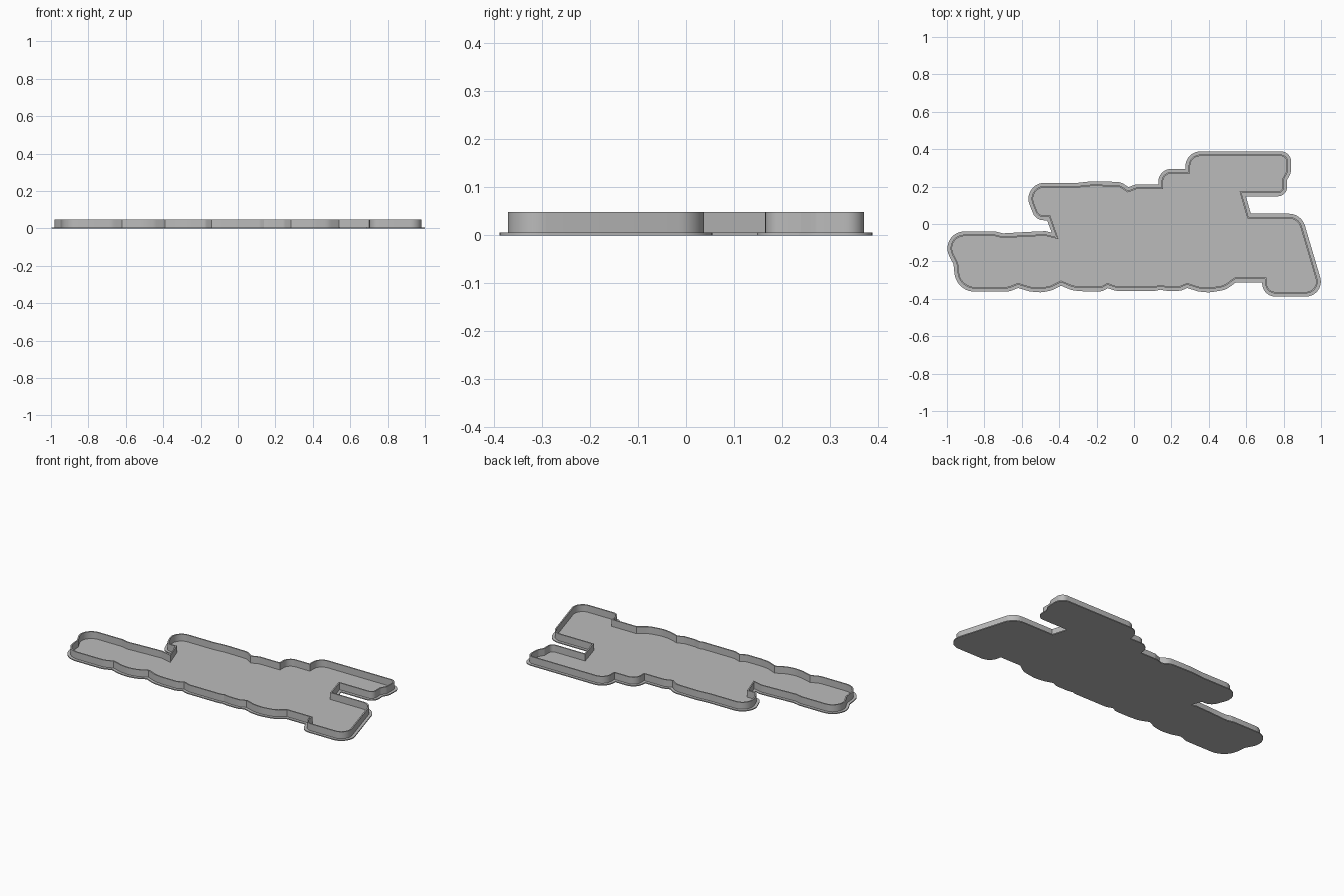
import bpy
import bmesh
import math
from mathutils import Vector

default_cube = bpy.data.objects.get("Cube")
if default_cube:
    bpy.data.objects.remove(default_cube)

PLATE_TOP = 0.006
WALL_TOP = 0.048
WALL_INSET = 0.017
WALL_THICKNESS = 0.008

# Outline corners, counterclockwise: x, y and an optional rounding radius
front_edge = [
    (-.965, -.215), (-.95, -.362, .11), (-.67, -.362, .1), (-.62, -.342),
    (-.56, -.36, .1), (-.5, -.367, .15), (-.44, -.355, .1), (-.39, -.33),
    (-.33, -.355, .1), (-.27, -.36, .1), (-.17, -.36, .05), (-.14, -.343),
    (-.1, -.357, .05), (.12, -.357, .05), (.14, -.351), (.17, -.357, .05),
    (.25, -.357, .05), (.285, -.342), (.34, -.36, .1), (.4, -.367, .15),
    (.49, -.352, .1), (.545, -.312), (.685, -.312), (.69, -.388, .07),
]
right_edge = [
    (1.026, -.388, .08), (.895, .055, .09), (.625, .055), (.598, .148),
    (.82, .148, .05), (.818, .235), (.838, .27, .05), (.842, .388, .09),
]
back_edge = [
    (.275, .388, .08), (.275, .295), (.13, .295, .07), (.13, .212),
    (.01, .212, .05), (-.03, .197), (-.07, .225, .08), (-.23, .228, .3),
    (-.3, .22, .1),
]
left_edge = [
    (-.605, .22, .085), (-.525, .02, .06), (-.465, .02), (-.44, -.047),
    (-.47, -.038, .05), (-.56, -.042, .05), (-.7, -.05), (-.74, -.04, .05),
    (-1.055, -.04, .09),
]


def rounded_outline(corners):
    """Replace every corner that has a radius by a tangent arc."""
    outline = []
    for i, corner in enumerate(corners):
        point = Vector(corner[:2])
        if len(corner) == 2:
            outline.append(point)
            continue
        before = Vector(corners[i - 1][:2]) - point
        after = Vector(corners[(i + 1) % len(corners)][:2]) - point
        half = before.angle(after) / 2
        reach = min(corner[2] / math.tan(half),
                    before.length * .48 if len(corners[i - 1]) == 3 else before.length * .95,
                    after.length * .48 if len(corners[(i + 1) % len(corners)]) == 3
                    else after.length * .95)
        if before.length > .25:
            reach = min(corner[2] / math.tan(half), after.length * .9)
        radius = reach * math.tan(half)
        start = point + before.normalized() * reach
        bisector = (before.normalized() + after.normalized()).normalized()
        centre = point + bisector * (radius / math.sin(half))
        spoke = start - centre
        sweep = math.pi - 2 * half
        turn = 1 if before.cross(after) < 0 else -1
        steps = max(2, math.ceil(sweep / math.radians(9)))
        for k in range(steps + 1):
            angle = turn * sweep * k / steps
            c, s = math.cos(angle), math.sin(angle)
            outline.append(centre + Vector((c * spoke.x - s * spoke.y,
                                            s * spoke.x + c * spoke.y)))
    return outline


def inset(outline, distance):
    """Move the outline inwards with mitred corners."""
    moved = []
    for i, point in enumerate(outline):
        a = (point - outline[i - 1]).normalized()
        b = (outline[(i + 1) % len(outline)] - point).normalized()
        normal_a, normal_b = Vector((-a.y, a.x)), Vector((-b.y, b.x))
        miter = (normal_a + normal_b).normalized()
        moved.append(point + miter * (distance / max(miter.dot(normal_a), .5)))
    return moved


def finish(name, bm, material):
    bmesh.ops.recalc_face_normals(bm, faces=bm.faces)
    mesh = bpy.data.meshes.new(name)
    bm.to_mesh(mesh)
    bm.free()
    mesh.materials.append(material)
    obj = bpy.data.objects.new(name, mesh)
    bpy.context.collection.objects.link(obj)
    bpy.ops.object.select_all(action='DESELECT')
    obj.select_set(True)
    bpy.context.view_layer.objects.active = obj
    bpy.ops.object.shade_smooth_by_angle(angle=math.radians(18))


def ring(bm, outline, z):
    return [bm.verts.new((p.x, p.y, z)) for p in outline]


def bridge(bm, lower, upper):
    for i in range(len(lower)):
        bm.faces.new((lower[i - 1], lower[i], upper[i], upper[i - 1]))


grey = bpy.data.materials.new("plain_grey")
grey.use_nodes = True
grey.diffuse_color = (.5, .5, .5, 1)
grey.node_tree.nodes["Principled BSDF"].inputs["Base Color"].default_value = (.5, .5, .5, 1)

outline = rounded_outline(front_edge + right_edge + back_edge + left_edge)

# Thin floor plate with a narrow flange outside the wall
bm = bmesh.new()
bottom, top = ring(bm, outline, 0), ring(bm, outline, PLATE_TOP)
bridge(bm, bottom, top)
bm.faces.new(bottom)
bm.faces.new(top)
finish("base_plate", bm, grey)

# Upright wall following the outline
bm = bmesh.new()
outer = inset(outline, WALL_INSET)
inner = inset(outline, WALL_INSET + WALL_THICKNESS)
loops = [ring(bm, outer, PLATE_TOP), ring(bm, outer, WALL_TOP),
         ring(bm, inner, WALL_TOP), ring(bm, inner, PLATE_TOP)]
for i in range(len(loops)):
    bridge(bm, loops[i - 1], loops[i])
finish("rim_wall", bm, grey)
